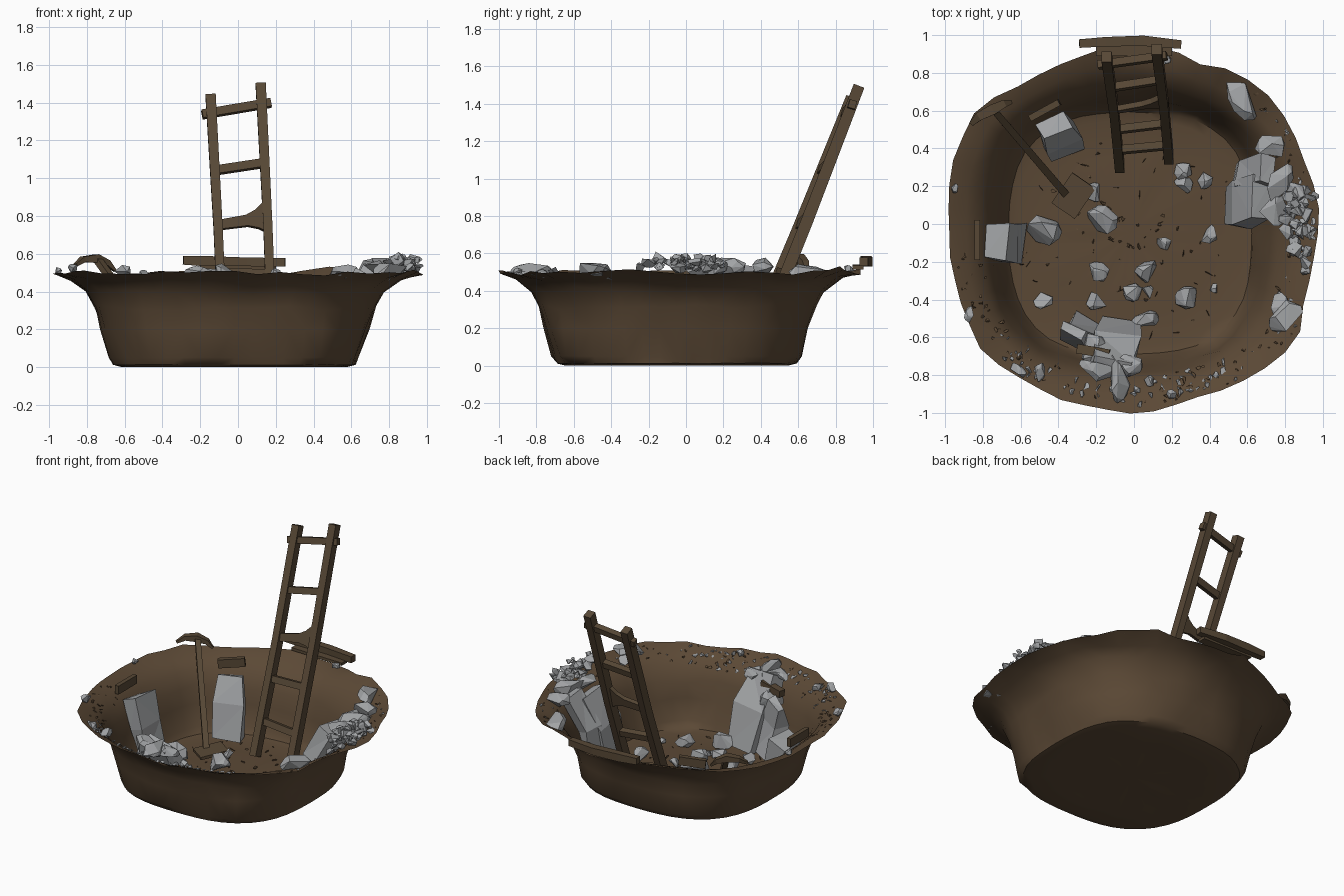
import bpy, bmesh, math, random
from mathutils import Vector, noise

if "Cube" in bpy.data.objects:
    bpy.data.objects.remove(bpy.data.objects["Cube"])

random.seed(7)
CX, CY = -0.02, -0.05


def material(name, rgb):
    m = bpy.data.materials.new(name)
    m.diffuse_color = (*rgb, 1)
    m.use_nodes = True
    m.node_tree.nodes["Principled BSDF"].inputs["Base Color"].default_value = m.diffuse_color
    return m


SOIL = material("soil brown", (0.105, 0.066, 0.036))
WOOD = material("wood brown", (0.095, 0.064, 0.036))
STONE = material("stone grey", (0.36, 0.37, 0.38))


def finish(name, bm, mat, smooth=None):
    bmesh.ops.recalc_face_normals(bm, faces=bm.faces)
    me = bpy.data.meshes.new(name)
    bm.to_mesh(me)
    bm.free()
    ob = bpy.data.objects.new(name, me)
    bpy.context.collection.objects.link(ob)
    me.materials.append(mat)
    if smooth:
        bpy.ops.object.select_all(action='DESELECT')
        ob.select_set(True)
        bpy.context.view_layer.objects.active = ob
        bpy.ops.object.shade_smooth_by_angle(angle=math.radians(smooth))
    return ob


# --- crater shape: rim outline and wall profile ---
OUTLINE = [(0.985, 0.03), (0.94, -0.22), (0.89, -0.36), (0.89, -0.58), (0.8, -0.69), (0.6, -0.83), (0.25, -0.95),
           (0, -1.0), (-0.3, -0.95), (-0.6, -0.82), (-0.83, -0.62), (-0.93, -0.42), (-0.96, -0.1), (-0.99, 0.22),
           (-0.94, 0.37), (-0.83, 0.62), (-0.74, 0.67), (-0.45, 0.8), (-0.15, 0.93), (0.15, 0.93), (0.35, 0.83),
           (0.6, 0.76), (0.78, 0.62), (0.85, 0.5), (0.91, 0.33)]
POLAR = sorted((math.atan2(y - CY, x - CX) % math.tau, math.hypot(x - CX, y - CY)) for x, y in OUTLINE)
POLAR = [(POLAR[-1][0] - math.tau, POLAR[-1][1])] + POLAR + [(POLAR[0][0] + math.tau, POLAR[0][1])]
# base radius, share of the rim's deviation, height, squareness
PROFILE = [(0.0, 0, 0.004, 0), (0.2, 0, 0.005, 0), (0.42, 0, 0.004, 0.06), (0.595, 0, 0.0, 0.1),
           (0.64, 0.05, 0.012, 0.1), (0.665, 0.1, 0.05, 0.1), (0.70, 0.15, 0.2, 0.09), (0.735, 0.2, 0.31, 0.08),
           (0.785, 0.35, 0.4, 0.05), (0.87, 0.7, 0.465, 0.02), (0.96, 1, 0.5, 0)]


def rim(a):
    a %= math.tau
    for (a0, r0), (a1, r1) in zip(POLAR, POLAR[1:]):
        if a0 <= a <= a1:
            return r0 + (r1 - r0) * (a - a0) / (a1 - a0)
    return 0.95


def ring_point(i, a):
    """Radius and height of profile ring i at angle a, with lumps."""
    b, k, z, q = PROFILE[i]
    n = noise.noise(Vector((3 * math.cos(a), 3 * math.sin(a), i * 0.7)))
    r = b * (1 + q * math.sin(2 * a) ** 2) + k * (rim(a) - 0.96) * (1 if q == 0 else 0.7)
    return r + n * (0.025 if i > 4 else 0.008) * (i > 0), max(0, z + n * (0.03 if i > 6 else 0.004))


def ground(x, y):
    a, r = math.atan2(y - CY, x - CX), math.hypot(x - CX, y - CY)
    pts = [ring_point(i, a) for i in range(len(PROFILE))]
    for (r0, z0), (r1, z1) in zip(pts, pts[1:]):
        if r0 <= r <= r1:
            return z0 + (z1 - z0) * (r - r0) / (r1 - r0)
    return pts[-1][1]


def contain(p):
    """Keep a point on the inner side of the crater."""
    p = Vector(p)
    for _ in range(40):
        r = math.hypot(p.x - CX, p.y - CY)
        lim = rim(math.atan2(p.y - CY, p.x - CX)) - 0.012
        if r > lim and p.z < 0.53:
            f = lim / r
        elif 0.6 < r < 0.84 and p.z < ground(CX + (p.x - CX) * (1 + 0.02 / r), CY + (p.y - CY) * (1 + 0.02 / r)):
            f = 0.985
        else:
            break
        p.x, p.y = CX + (p.x - CX) * f, CY + (p.y - CY) * f
    p.z = max(p.z, ground(p.x, p.y) + 0.004)
    return p


bm = bmesh.new()
N = 48
rings = []
for i in range(1, len(PROFILE)):
    ring = []
    for k in range(N):
        a = math.tau * k / N
        r, z = ring_point(i, a)
        if i == len(PROFILE) - 1:
            r += random.uniform(-0.012, 0.012)
            z += random.uniform(-0.01, 0.01)
        ring.append(bm.verts.new((CX + r * math.cos(a), CY + r * math.sin(a), z)))
    rings.append(ring)
mid = bm.verts.new((CX, CY, PROFILE[0][2]))
for k in range(N):
    j = (k + 1) % N
    bm.faces.new((mid, rings[0][k], rings[0][j]))
    for lo, hi in zip(rings, rings[1:]):
        bm.faces.new((lo[k], hi[k], hi[j], lo[j]))
bmesh.ops.triangulate(bm, faces=bm.faces)
finish("crater", bm, SOIL, 35)


# --- helpers: swept bars and hulled stones ---
def sweep(bm, pts, sizes, side, inside=False):
    """Rectangular bar along pts; sizes holds (width along side, depth) per point."""
    pts = [Vector(p) for p in pts]
    prev = None
    for i, p in enumerate(pts):
        t = (pts[min(i + 1, len(pts) - 1)] - pts[max(i - 1, 0)]).normalized()
        s = Vector(side)
        s = (s - t * s.dot(t)).normalized()
        n = t.cross(s)
        w, d = sizes[min(i, len(sizes) - 1)]
        cs = [p + s * w / 2 * u + n * d / 2 * v for u, v in ((-1, -1), (1, -1), (1, 1), (-1, 1))]
        if inside:
            cs = [contain(c + Vector([random.uniform(-0.012, 0.012) for _ in range(3)])) for c in cs]
        cur = [bm.verts.new(c) for c in cs]
        if prev:
            for k in range(4):
                bm.faces.new((prev[k], prev[(k + 1) % 4], cur[(k + 1) % 4], cur[k]))
        else:
            bm.faces.new(cur)
        prev = cur
    bm.faces.new(prev)
    if inside:
        bmesh.ops.triangulate(bm, faces=[f for f in bm.faces if len(f.verts) > 3])


def bar(name, pts, sizes, side, mat=WOOD, inside=False):
    bm = bmesh.new()
    sweep(bm, pts, sizes, side, inside)
    return finish(name, bm, mat)


def stone(bm, pos, size, count=13):
    """Angular stone: convex hull of random points on an ellipsoid."""
    spin = random.uniform(0, math.tau)
    c, s = math.cos(spin), math.sin(spin)
    verts = []
    for _ in range(count):
        v = Vector([random.gauss(0, 1) for _ in range(3)]).normalized()
        x, y, z = v.x * size[0], v.y * size[1], v.z * size[2]
        verts.append(bm.verts.new(contain((pos[0] + x * c - y * s, pos[1] + x * s + y * c, pos[2] + z))))
    out = bmesh.ops.convex_hull(bm, input=verts)
    junk = set(out["geom_interior"]) | set(out["geom_unused"])
    bmesh.ops.delete(bm, geom=[v for v in junk if isinstance(v, bmesh.types.BMVert)], context='VERTS')


# --- ladder ---
RAILS = [(Vector((-0.075, 0.30, 0.02)), Vector((-0.145, 0.885, 1.435))),
         (Vector((0.185, 0.345, 0.02)), Vector((0.12, 0.925, 1.495)))]
for name, (a, b) in zip(("left_rail", "right_rail"), RAILS):
    m = a.lerp(b, 0.5) + Vector((0.005, 0.006, 0))
    bar("ladder_" + name, [a, m, b], [(0.05, 0.065), (0.048, 0.065), (0.054, 0.06)], (1, 0, 0))


def on_rail(i, z):
    a, b = RAILS[i]
    return a.lerp(b, (z - a.z) / (b.z - a.z))


for i, (zl, zr, over) in enumerate([(0.24, 0.2, 0), (0.5, 0.49, 0), (1.04, 1.08, 0), (1.345, 1.39, 0.05)]):
    l, r = on_rail(0, zl), on_rail(1, zr)
    e = (r - l).normalized() * over
    bar(f"rung_{i + 1}", [l - e, r + e], [(0.045, 0.04)], (0, 0.3, 1))
l, r = on_rail(0, 0.75), on_rail(1, 0.79)
bar("broken_rung", [l, l.lerp(r, 0.6), l.lerp(r, 0.8), r],
    [(0.05, 0.03), (0.06, 0.03), (0.1, 0.03), (0.18, 0.03)], (0, 0.3, 1))

# --- beams lying on the back rim ---
bar("rim_beam", [(-0.29, 0.955, 0.565), (-0.15, 0.965, 0.56), (0.05, 0.97, 0.555), (0.25, 0.95, 0.555)],
    [(0.045, 0.045), (0.05, 0.055), (0.055, 0.05), (0.045, 0.045)], (0, 1, 0))
bar("rim_plank", [(-0.2, 0.92, 0.53), (0.2, 0.92, 0.525)], [(0.06, 0.02)], (0, 1, 0))

# --- pickaxe and loose plate on the floor ---
bar("pickaxe_handle", [(-0.355, 0.15, 0.03), (-0.74, 0.6, 0.565)], [(0.04, 0.035), (0.035, 0.035)], (0.76, 0.65, 0))
bar("pickaxe_head", [(-0.86, 0.53, 0.54), (-0.82, 0.57, 0.57), (-0.75, 0.605, 0.575), (-0.69, 0.635, 0.55), (-0.65, 0.645, 0.51)],
    [(0.025, 0.015), (0.045, 0.03), (0.055, 0.045), (0.04, 0.03), (0.02, 0.012)], (0.5, -0.86, 0))
bar("loose_plate", [(-0.375, 0.07, 0.04), (-0.265, 0.23, 0.06)], [(0.15, 0.02)], (0.82, -0.57, 0))

# --- standing slabs with planks behind them ---
bar("back_slab", [(-0.37, 0.42, 0.02), (-0.39, 0.46, 0.25), (-0.42, 0.53, 0.43)],
    [(0.2, 0.13), (0.2, 0.12), (0.16, 0.1)], (0.9, 0.42, 0), STONE, True)
bar("back_slab_plank", [(-0.55, 0.56, 0.46), (-0.395, 0.645, 0.48)], [(0.06, 0.035)], (0, 0, 1))
bar("left_slab", [(-0.64, -0.1, 0.02), (-0.67, -0.1, 0.25), (-0.74, -0.09, 0.43)],
    [(0.21, 0.12), (0.21, 0.12), (0.18, 0.14)], (0.05, 1, 0), STONE, True)
bar("left_slab_plank", [(-0.83, -0.19, 0.48), (-0.83, 0.02, 0.48)], [(0.06, 0.03)], (0, 0, 1))

# --- rock slides against the front and right walls ---
bm = bmesh.new()
sweep(bm, [(-0.08, -0.56, 0.02), (-0.1, -0.64, 0.28), (-0.12, -0.76, 0.5)], [(0.2, 0.12), (0.24, 0.13), (0.2, 0.08)], (1, -0.2, 0), True)
sweep(bm, [(-0.26, -0.55, 0.02), (-0.29, -0.6, 0.25), (-0.33, -0.56, 0.4)], [(0.18, 0.1), (0.16, 0.1), (0.13, 0.06)], (0.9, -0.5, 0), True)
for p, s in [((-0.1, -0.82, 0.49), (0.13, 0.08, 0.06)), ((-0.2, -0.77, 0.48), (0.1, 0.07, 0.06)),
             ((-0.22, -0.66, 0.36), (0.1, 0.08, 0.08)), ((-0.03, -0.75, 0.46), (0.07, 0.08, 0.06)),
             ((0.06, -0.51, 0.05), (0.08, 0.06, 0.07))]:
    stone(bm, p, s, 16)
finish("front_rock_slide", bm, STONE)
bar("front_log", [(-0.3, -0.66, 0.43), (-0.13, -0.69, 0.45)], [(0.05, 0.05)], (0, 0, 1))

bm = bmesh.new()
sweep(bm, [(0.54, 0.09, 0.02), (0.58, 0.11, 0.28), (0.68, 0.14, 0.48)], [(0.2, 0.12), (0.25, 0.12), (0.22, 0.1)], (0.1, 1, 0), True)
sweep(bm, [(0.57, 0.25, 0.02), (0.6, 0.26, 0.3), (0.71, 0.29, 0.52)], [(0.13, 0.1), (0.15, 0.11), (0.14, 0.09)], (0.3, 1, 0), True)
for p, s in [((0.72, 0.4, 0.53), (0.08, 0.09, 0.05)), ((0.76, 0.22, 0.53), (0.07, 0.12, 0.06)),
             ((0.85, 0.16, 0.53), (0.06, 0.09, 0.06)), ((0.73, 0.08, 0.51), (0.11, 0.08, 0.06))]:
    stone(bm, p, s, 16)
for _ in range(45):
    x, y = random.gauss(0.88, 0.04), random.gauss(0.03, 0.1)
    q = random.uniform(0.02, 0.05)
    stone(bm, (min(x, 0.95), y, 0.52 + random.uniform(0, 0.06)), (q, q, q * 0.8), 9)
finish("right_rock_slide", bm, STONE)

# --- boulders resting on the rim ---
bm = bmesh.new()
for x, y, a, b in [(0.57, 0.66, 0.07, 0.13), (0.81, -0.5, 0.09, 0.11), (0.77, -0.43, 0.06, 0.07),
                   (0.91, -0.25, 0.035, 0.03), (-0.87, -0.48, 0.05, 0.03), (-0.61, -0.78, 0.06, 0.03),
                   (-0.5, -0.78, 0.06, 0.03), (-0.95, 0.19, 0.02, 0.03), (0.17, 0.87, 0.03, 0.03),
                   (0.2, -0.9, 0.03, 0.03), (0.08, -0.83, 0.04, 0.03)]:
    stone(bm, (x, y, ground(x, y) + 0.03), (a, b, 0.25 * (a + b) + 0.01), 15)
finish("rim_boulders", bm, STONE)

# --- stones on the floor ---
bm = bmesh.new()
for x, y, s in [(-0.48, -0.03, 0.1), (-0.17, 0.02, 0.09), (0.26, 0.21, 0.055), (0.26, 0.28, 0.055),
                (0.37, 0.23, 0.05), (0.4, -0.06, 0.065), (0.07, -0.24, 0.075), (-0.19, -0.25, 0.065),
                (-0.48, -0.4, 0.06), (-0.2, -0.41, 0.06), (-0.01, -0.36, 0.06), (0.07, -0.36, 0.04),
                (0.28, -0.39, 0.07), (0.43, -0.34, 0.03), (-0.21, 0.17, 0.06), (0.16, -0.1, 0.045)]:
    stone(bm, (x, y, s * 0.6), (s, s * 0.9, s * 0.75), 16)
finish("floor_stones", bm, STONE)


# --- scattered debris ---
def debris(name, mat, count, lo, hi, smin, smax, arc, flat=0.7):
    bm = bmesh.new()
    for _ in range(count):
        a = math.radians(random.uniform(*arc))
        r = rim(a) * random.uniform(lo, hi)
        x, y = CX + r * math.cos(a), CY + r * math.sin(a)
        s = random.uniform(smin, smax)
        stone(bm, (x, y, ground(x, y) + s * 0.4), (s, s * flat, s * 0.6), 8)
    finish(name, bm, mat)


debris("front_rim_pebbles", STONE, 60, 0.84, 0.96, 0.008, 0.026, (215, 310))
debris("right_rim_pebbles", STONE, 20, 0.84, 0.96, 0.008, 0.022, (-50, 45))
debris("rim_dirt_clods", SOIL, 90, 0.84, 0.97, 0.008, 0.018, (180, 420))
debris("floor_dirt_clods", SOIL, 50, 0.05, 0.62, 0.008, 0.018, (0, 360))
debris("floor_splinters", SOIL, 40, 0.05, 0.62, 0.012, 0.03, (0, 360), 0.15)
